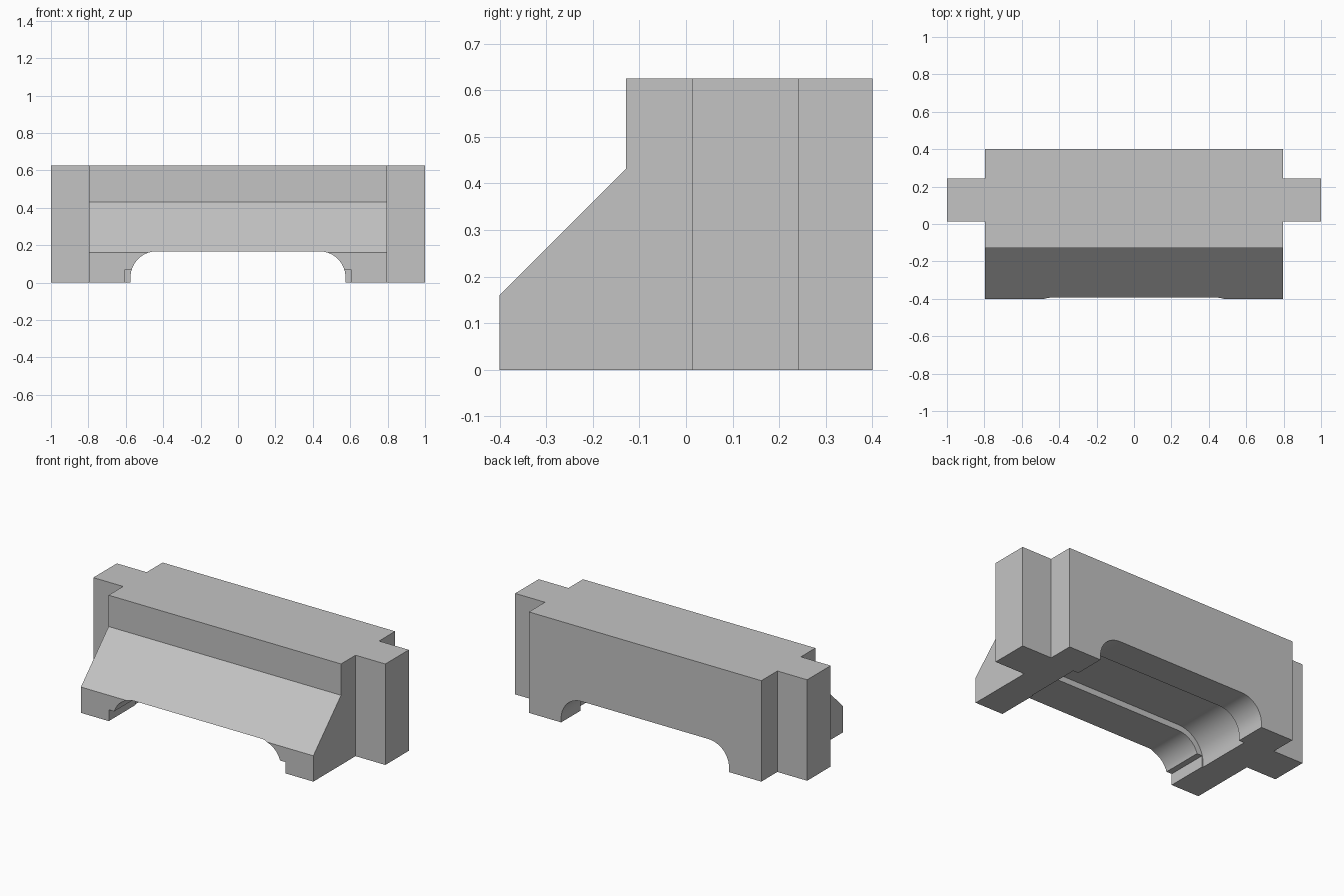
import bpy, bmesh, math
from mathutils import Vector

old = bpy.data.objects.get("Cube")
if old:
    bpy.data.objects.remove(old, do_unlink=True)

# Single flat grey
grey = bpy.data.materials.new("light grey")
grey.use_nodes = True
colour = (0.55, 0.55, 0.55, 1)
grey.diffuse_color = colour
grey.node_tree.nodes["Principled BSDF"].inputs["Base Color"].default_value = colour


def prism(name, points, direction):
    """Extrude a flat outline of 3D points along a direction."""
    bm = bmesh.new()
    face = bm.faces.new([bm.verts.new(p) for p in points])
    ext = bmesh.ops.extrude_face_region(bm, geom=[face])
    moved = [g for g in ext["geom"] if isinstance(g, bmesh.types.BMVert)]
    bmesh.ops.translate(bm, verts=moved, vec=Vector(direction))
    bmesh.ops.recalc_face_normals(bm, faces=bm.faces)
    mesh = bpy.data.meshes.new(name)
    bm.to_mesh(mesh)
    bm.free()
    obj = bpy.data.objects.new(name, mesh)
    bpy.context.collection.objects.link(obj)
    mesh.materials.append(grey)
    return obj


def cut(target, cutter):
    """Subtract the cutter, then remove it."""
    cutter.hide_render = True
    mod = target.modifiers.new("cut", 'BOOLEAN')
    mod.operation, mod.solver, mod.object = 'DIFFERENCE', 'EXACT', cutter
    bpy.context.view_layer.objects.active = target
    bpy.ops.object.modifier_apply(modifier=mod.name)
    bpy.data.objects.remove(cutter, do_unlink=True)


def arch(name, grow, y0, y1):
    """Round-cornered opening; grow offsets it outwards."""
    cx, cz, r, steps = 0.435, 0.027, 0.14 + grow, 16
    half = [(cx + r * math.cos(a), cz + r * math.sin(a))
            for a in (math.pi / 2 * i / steps for i in range(steps + 1))]
    right = [(cx + r, -0.1)] + half
    outline = right + [(-x, z) for x, z in reversed(right)]
    return prism(name, [(x, y0, z) for x, z in outline], (0, y1 - y0, 0))


# Main block with a tab on each end, as one plan outline
top, body_x, depth, tab_front, tab_back = 0.625, 0.796, 0.4, 0.013, 0.243
side = [(body_x, -depth), (body_x, tab_front), (1, tab_front),
        (1, tab_back), (body_x, tab_back), (body_x, depth)]
plan = side + [(-x, y) for x, y in reversed(side)]
block = prism("main_block", [(x, y, 0) for x, y in plan], (0, 0, top))

# Sloped front and the step above it
slope = [(-0.5, 0.06), (-0.129, 0.431), (-0.129, 0.8), (-0.5, 0.8)]
cut(block, prism("front_slope_cutter", [(-1.2, y, z) for y, z in slope], (2.4, 0, 0)))

# Underside opening, its wider middle channel, and the slot through the front feet
cut(block, arch("arch_cutter", 0, -0.6, 0.6))
cut(block, arch("channel_cutter", 0.036, -0.14, 0.21))
slot = [(-0.605, -0.1), (0.605, -0.1), (0.605, 0.07), (-0.605, 0.07)]
cut(block, prism("front_slot_cutter", [(x, -0.6, z) for x, z in slot], (0, 0.6, 0)))

# Smooth the curved corners only
bpy.ops.object.select_all(action='DESELECT')
block.select_set(True)
bpy.context.view_layer.objects.active = block
bpy.ops.object.shade_smooth_by_angle(angle=math.radians(30))
